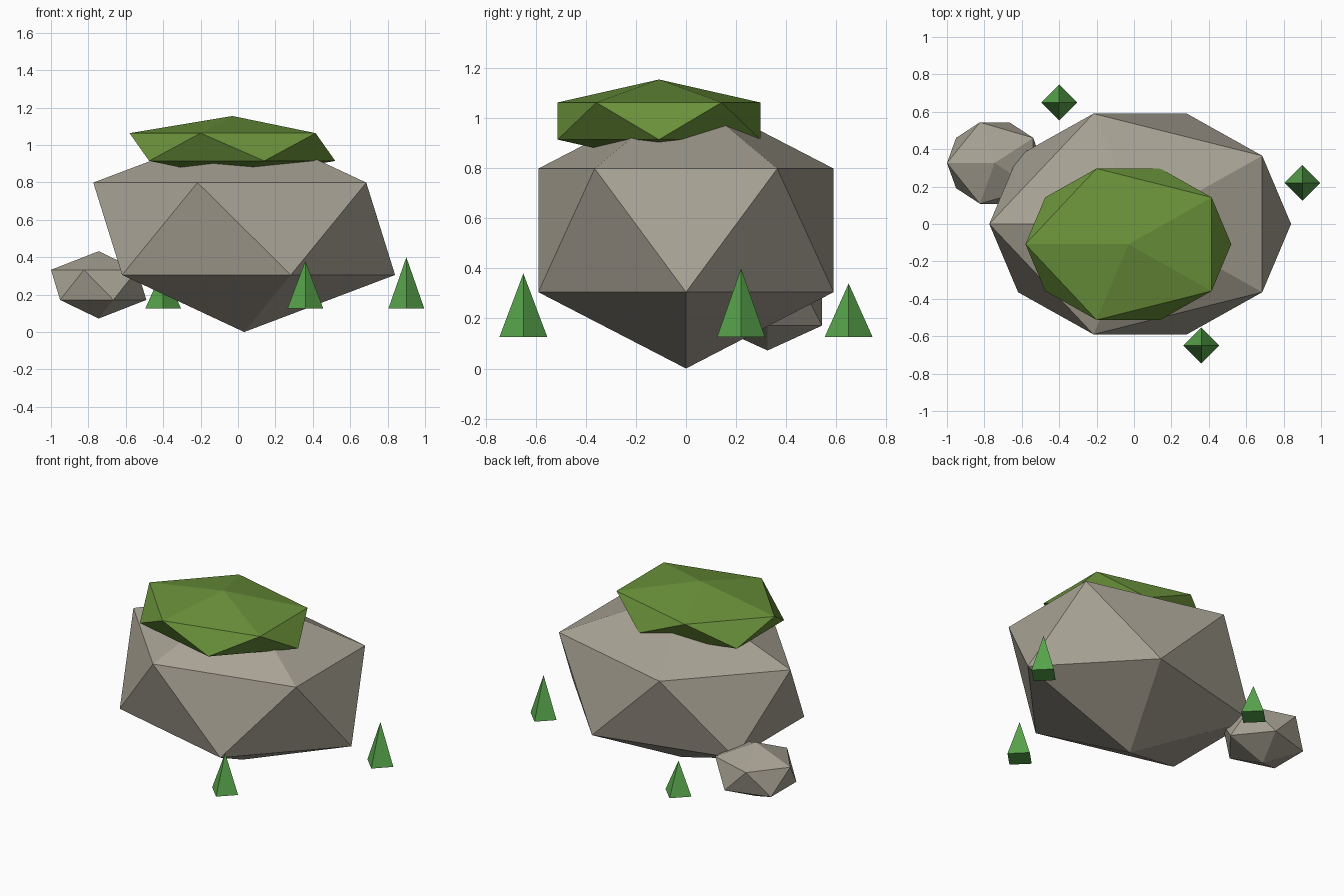
import bpy, math

if "Cube" in bpy.data.objects:
    bpy.data.objects.remove(bpy.data.objects["Cube"])


def material(name, rgb):
    """Flat material from display (sRGB) values."""
    m = bpy.data.materials.new(name)
    m.diffuse_color = [((c / 255 + 0.055) / 1.055) ** 2.4 for c in rgb] + [1.0]
    m.use_nodes = True
    m.node_tree.nodes["Principled BSDF"].inputs["Base Color"].default_value = m.diffuse_color
    return m


stone = material("warm_grey_stone", (168, 162, 148))
moss = material("moss_green", (106, 145, 58))
grass = material("grass_green", (88, 165, 76))


def finish(name, mat):
    ob = bpy.context.object
    ob.name = name
    ob.data.materials.append(mat)
    return ob


def boulder(name, mat, centre, radii):
    """Faceted twenty-sided lump, turned half round and squashed."""
    bpy.ops.mesh.primitive_ico_sphere_add(subdivisions=1, radius=1, location=centre,
                                          rotation=(0, 0, math.pi))
    finish(name, mat).scale = radii


def tuft(name, x, y, top, base=0.125, radius=0.096):
    """Four-sided spike with its corners on the axes."""
    bpy.ops.mesh.primitive_cone_add(vertices=4, radius1=radius, radius2=0,
                                    depth=top - base, location=(x, y, (top + base) / 2))
    finish(name, grass)


# Stones and the moss cap
boulder("main_rock", stone, (0.033, 0, 0.552), (0.902, 0.694, 0.552))
boulder("small_rock", stone, (-0.745, 0.326, 0.252), (0.285, 0.256, 0.18))
boulder("moss_cap", moss, (-0.03, -0.108, 0.989), (0.615, 0.476, 0.166))

# Grass spikes around the rock
tuft("front_grass", 0.36, -0.65, 0.38)
tuft("right_grass", 0.90, 0.22, 0.40)
tuft("back_grass", -0.40, 0.65, 0.34)
